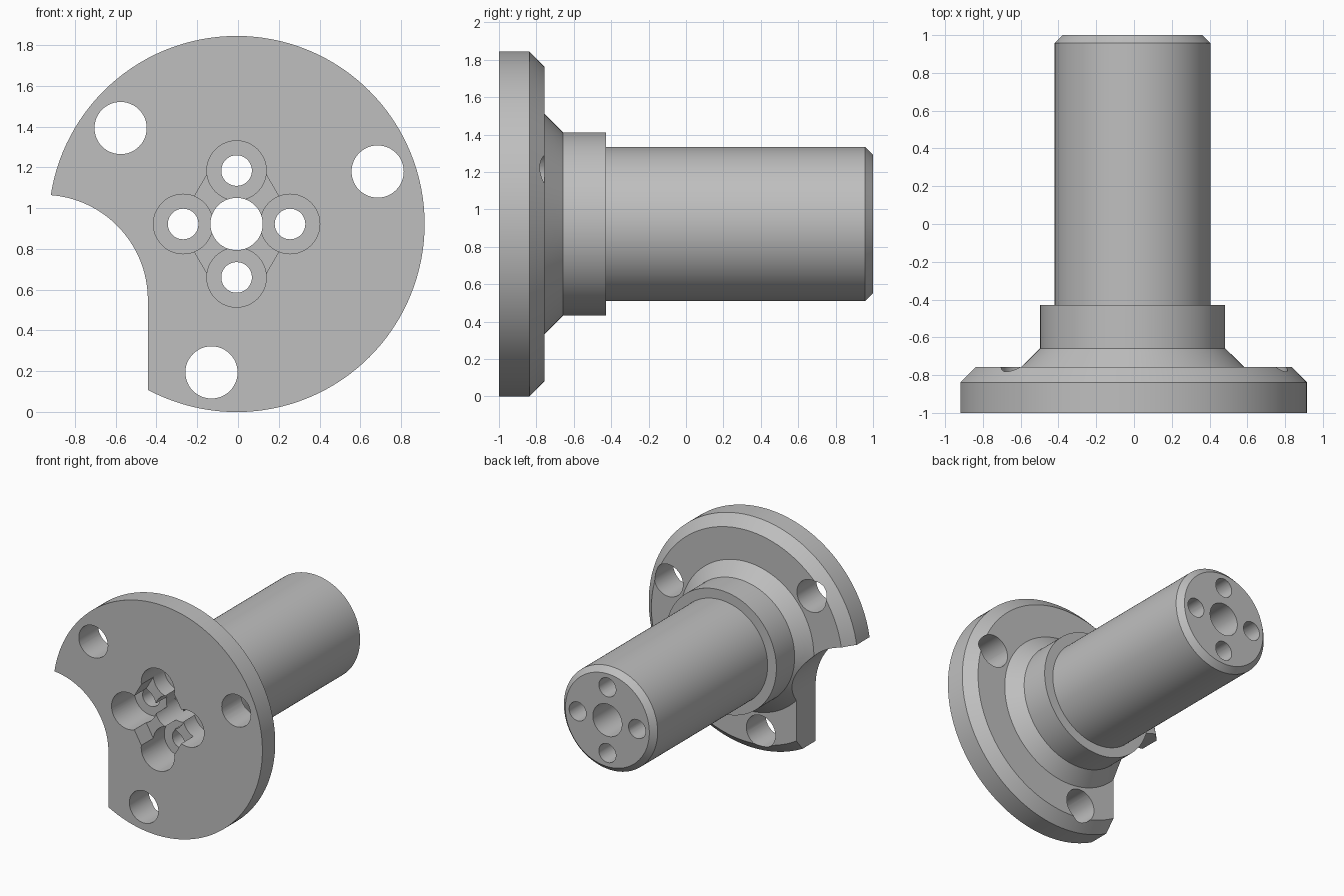
import bpy, bmesh
from math import cos, sin, pi, radians
from mathutils import Vector, Matrix

cube = bpy.data.objects.get("Cube")
if cube:
    bpy.data.objects.remove(cube, do_unlink=True)

CX, CZ = -0.007, 0.922      # shaft axis, running along y
BORE = 0.128

steel = bpy.data.materials.new("grey_steel")
steel.use_nodes = True
steel.diffuse_color = (0.52, 0.52, 0.52, 1)
steel.node_tree.nodes["Principled BSDF"].inputs["Base Color"].default_value = steel.diffuse_color


def finish(bm, name):
    bmesh.ops.recalc_face_normals(bm, faces=bm.faces)
    mesh = bpy.data.meshes.new(name)
    bm.to_mesh(mesh)
    bm.free()
    mesh.materials.append(steel)
    obj = bpy.data.objects.new(name, mesh)
    bpy.context.collection.objects.link(obj)
    return obj


def lathe(name, profile, steps=128):
    """Revolve a closed (radius, y) outline about the shaft axis."""
    bm = bmesh.new()
    verts = [bm.verts.new((CX + r, y, CZ)) for r, y in profile]
    edges = [bm.edges.new((v, verts[i - 1])) for i, v in enumerate(verts)]
    bmesh.ops.spin(bm, geom=verts + edges, cent=(CX, 0, CZ), axis=(0, 1, 0),
                   angle=2 * pi, steps=steps, use_merge=True)
    bmesh.ops.remove_doubles(bm, verts=bm.verts, dist=1e-5)
    return finish(bm, name)


def prism(name, outline, y0, y1):
    """Extrude an (x, z) outline along y."""
    bm = bmesh.new()
    face = bm.faces.new([bm.verts.new((x, y0, z)) for x, z in outline])
    new = bmesh.ops.extrude_face_region(bm, geom=[face])["geom"]
    bmesh.ops.translate(bm, vec=(0, y1 - y0, 0),
                        verts=[v for v in new if isinstance(v, bmesh.types.BMVert)])
    return finish(bm, name)


def ring(x, z, r, n=48, start=0.0):
    return [(x + r * cos(start + 2 * pi * i / n), z + r * sin(start + 2 * pi * i / n))
            for i in range(n)]


def polar(dist, degrees):
    a = radians(degrees)
    return CX + dist * cos(a), CZ + dist * sin(a)


# Flange, cone, collar and shaft in one turned body
body = lathe("flanged_shaft", [
    (BORE, -1), (0.922, -1), (0.922, -0.838), (0.842, -0.757), (0.59, -0.757),
    (0.49, -0.658), (0.49, -0.428), (0.413, -0.428), (0.413, 0.957),
    (0.37, 1), (BORE, 1)])

cutters = []

# Side notch: quarter arc running into a straight edge
nx, nz, nr = -0.957, 0.55, 0.515
arc = [(nx + nr * cos(i * pi / 64), nz + nr * sin(i * pi / 64)) for i in range(33)]
cutters.append(prism("notch_cutter",
                     arc + [(-1.3, nz + nr), (-1.3, -0.2), (nx + nr, -0.2)], -1.1, -0.6))

# Three mounting holes through the flange
for k in range(3):
    cutters.append(prism("mount_hole_cutter", ring(*polar(0.738, 20.4 + 120 * k), 0.128),
                         -1.1, -0.6))

# Hexagonal recess, then four counterbored holes along the shaft
cutters.append(prism("hex_recess_cutter", ring(CX, CZ, 0.285, 6), -1.1, -0.85))
for k in range(4):
    x, z = polar(0.262, 90 * k)
    cutters.append(prism("counterbore_cutter", ring(x, z, 0.146), -1.1, -0.71))
    cutters.append(prism("long_hole_cutter", ring(x, z, 0.075), -1.1, 1.1))

# Cut everything, then remove the cutters
bpy.ops.object.select_all(action='DESELECT')
bpy.context.view_layer.objects.active = body
body.select_set(True)
for cutter in cutters:
    cutter.hide_render = True
    mod = body.modifiers.new("cut", 'BOOLEAN')
    mod.operation = 'DIFFERENCE'
    mod.solver = 'EXACT'
    mod.object = cutter
    bpy.ops.object.modifier_apply(modifier=mod.name)
    bpy.data.objects.remove(cutter, do_unlink=True)

bpy.ops.object.shade_smooth_by_angle(angle=radians(30))
